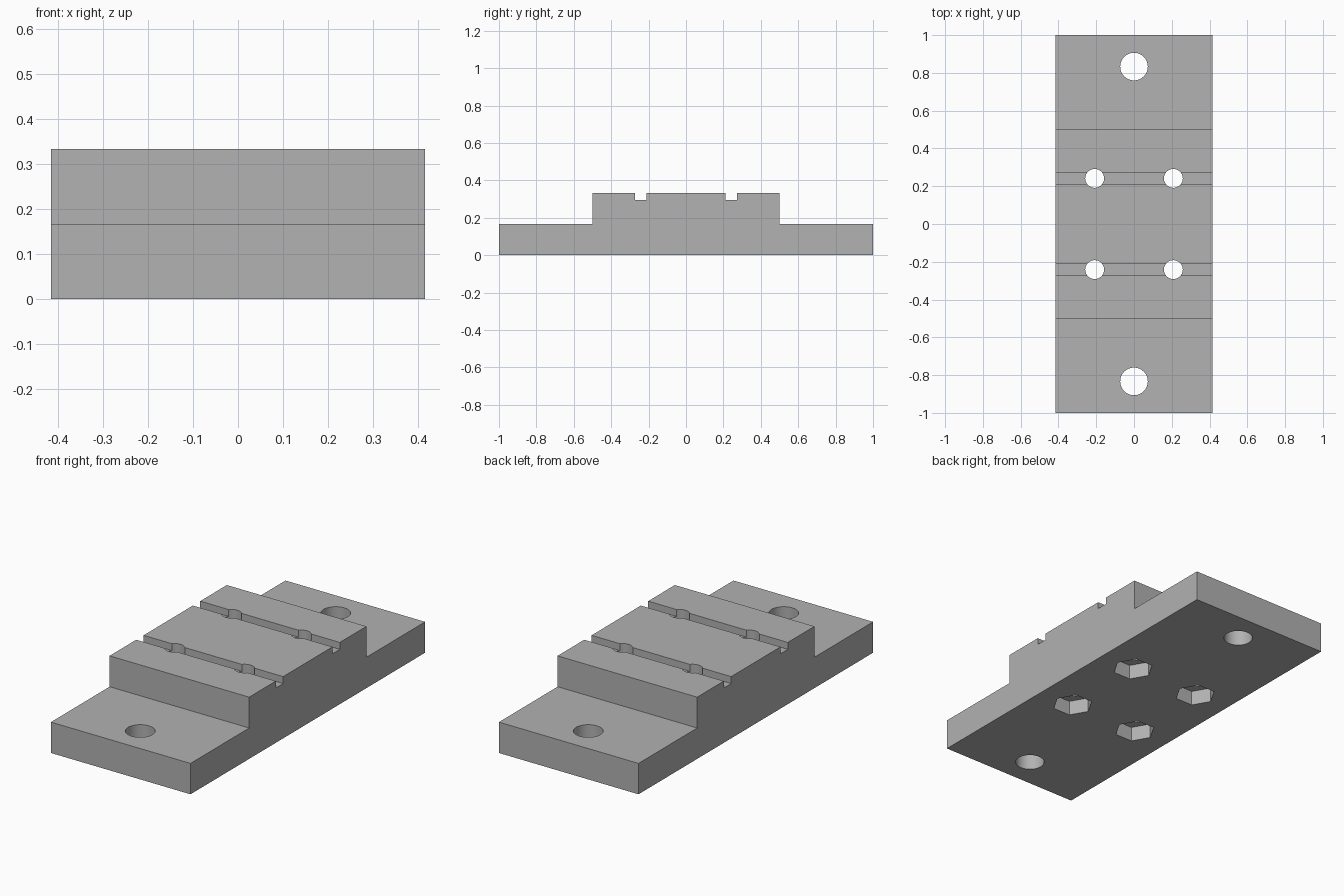
import bpy
import bmesh
import math

if "Cube" in bpy.data.objects:
    bpy.data.objects.remove(bpy.data.objects["Cube"], do_unlink=True)

HALF_X = 0.4167
BASE_Z, TOP_Z, GROOVE_Z = 0.1667, 0.3333, 0.296
GROOVE_IN, GROOVE_OUT = 0.21, 0.273
HOLE_X, HOLE_Y, MOUNT_Y = 0.2083, 0.2415, 0.8333

grey = bpy.data.materials.new("plain_grey")
grey.use_nodes = True
color = (0.445, 0.445, 0.445, 1)
grey.diffuse_color = color
grey.node_tree.nodes["Principled BSDF"].inputs["Base Color"].default_value = color


def make_object(name, bm):
    bmesh.ops.recalc_face_normals(bm, faces=bm.faces)
    mesh = bpy.data.meshes.new(name)
    bm.to_mesh(mesh)
    bm.free()
    mesh.materials.append(grey)
    obj = bpy.data.objects.new(name, mesh)
    bpy.context.collection.objects.link(obj)
    return obj


def cut(target, name, x, y, z0, z1, radius, sides):
    """Cut a vertical prism out of the target, then drop the cutter."""
    bm = bmesh.new()
    bmesh.ops.create_cone(bm, cap_ends=True, segments=sides, radius1=radius,
                          radius2=radius, depth=z1 - z0)
    # First corner on the x axis
    corner = max(bm.verts, key=lambda v: v.co.x)
    turn = math.atan2(corner.co.y, corner.co.x)
    c, s = math.cos(-turn), math.sin(-turn)
    for v in bm.verts:
        px, py = v.co.x, v.co.y
        v.co = (x + c * px - s * py, y + s * px + c * py,
                v.co.z + (z0 + z1) / 2)
    cutter = make_object(name, bm)
    cutter.hide_render = True
    mod = target.modifiers.new(name, 'BOOLEAN')
    mod.operation = 'DIFFERENCE'
    mod.solver = 'EXACT'
    mod.object = cutter
    bpy.context.view_layer.objects.active = target
    bpy.ops.object.modifier_apply(modifier=name)
    bpy.data.objects.remove(cutter, do_unlink=True)


# Stepped body with two grooves: half profile in y, z, mirrored and extruded
half = [(1, 0), (1, BASE_Z), (0.5, BASE_Z), (0.5, TOP_Z),
        (GROOVE_OUT, TOP_Z), (GROOVE_OUT, GROOVE_Z),
        (GROOVE_IN, GROOVE_Z), (GROOVE_IN, TOP_Z)]
profile = half + [(-y, z) for y, z in reversed(half)]
bm = bmesh.new()
face = bm.faces.new([bm.verts.new((-HALF_X, y, z)) for y, z in profile])
result = bmesh.ops.extrude_face_region(bm, geom=[face])
moved = [g for g in result["geom"] if isinstance(g, bmesh.types.BMVert)]
bmesh.ops.translate(bm, verts=moved, vec=(2 * HALF_X, 0, 0))
body = make_object("mounting_block", bm)

for sy in (-1, 1):
    # Large mounting hole in each end flange
    cut(body, "mounting_hole", 0, sy * MOUNT_Y, -0.1, 0.5, 0.073, 48)
    for sx in (-1, 1):
        # Screw hole through the groove, hexagonal nut pocket underneath
        cut(body, "screw_hole", sx * HOLE_X, sy * HOLE_Y, -0.1, 0.5, 0.05, 40)
        cut(body, "nut_pocket", sx * HOLE_X, sy * HOLE_Y, -0.1, 0.08, 0.103, 6)

bpy.ops.object.select_all(action='DESELECT')
body.select_set(True)
bpy.context.view_layer.objects.active = body
bpy.ops.object.shade_smooth_by_angle(angle=math.radians(30))
